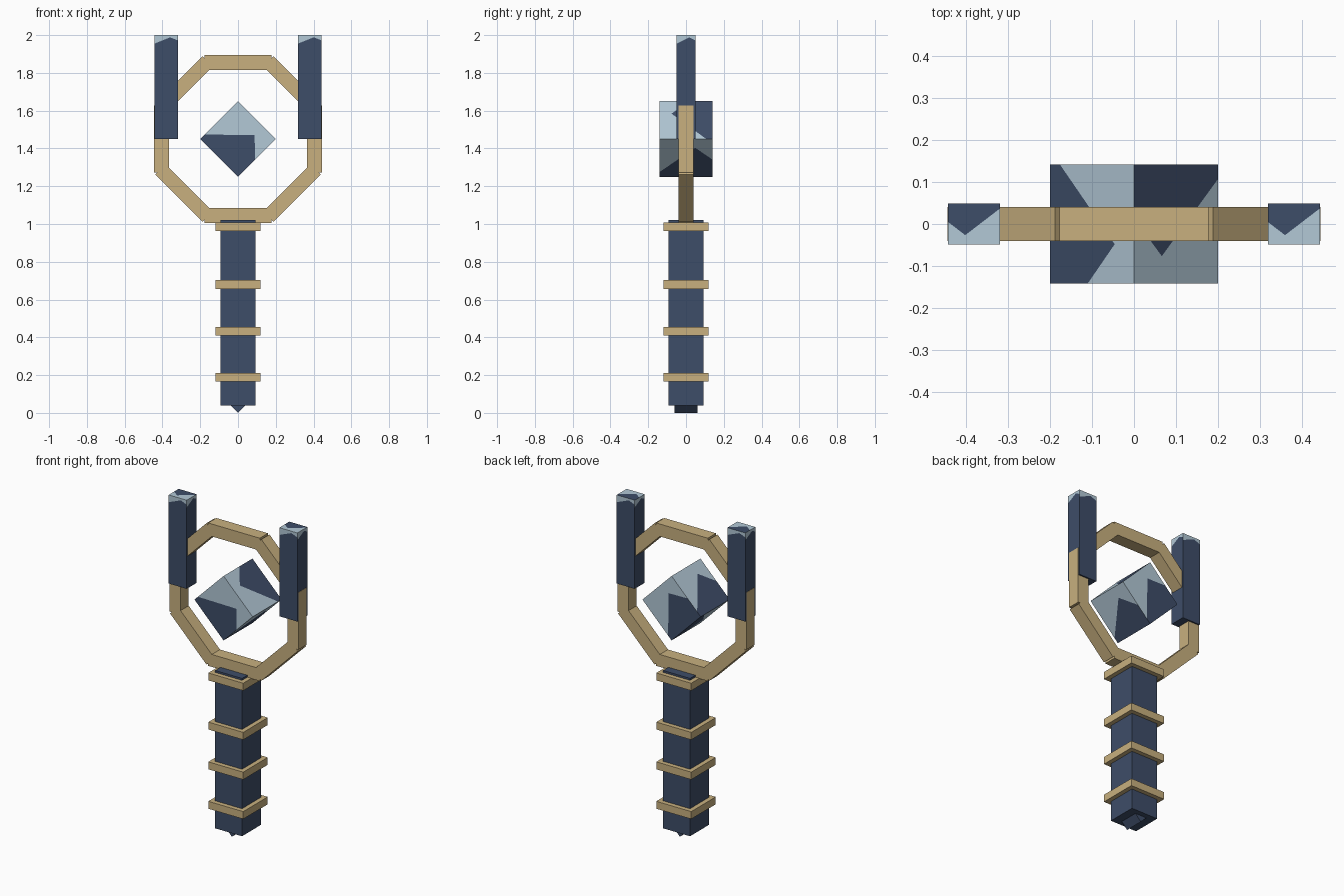
import bpy
import bmesh
from math import pi, sin, cos
from mathutils import Matrix, Vector

old = bpy.data.objects.get("Cube")
if old:
    bpy.data.objects.remove(old, do_unlink=True)


def material(name, rgb):
    mat = bpy.data.materials.new(name)
    mat.use_nodes = True
    colour = (*rgb, 1)
    mat.diffuse_color = colour
    mat.node_tree.nodes["Principled BSDF"].inputs["Base Color"].default_value = colour
    return mat


gold = material("pale gold", (0.578, 0.434, 0.212))
navy = material("dark navy", (0.048, 0.074, 0.138))
ice = material("ice blue", (0.445, 0.578, 0.672))


def finish(name, bm, matrix, mats):
    mesh = bpy.data.meshes.new(name)
    bm.to_mesh(mesh)
    bm.free()
    for mat in mats:
        mesh.materials.append(mat)
    obj = bpy.data.objects.new(name, mesh)
    obj.matrix_world = matrix
    bpy.context.collection.objects.link(obj)
    return obj


def box(name, size, centre, mat, turn=0):
    bm = bmesh.new()
    bmesh.ops.create_cube(bm, size=1)
    bmesh.ops.scale(bm, vec=size, verts=bm.verts)
    return finish(name, bm, Matrix.Translation(centre) @ Matrix.Rotation(turn, 4, 'Y'), [mat])


# A peaked paint line splits a panel into a navy base and an ice top
PEAK = [(1, 0.45), (0.67, 0.77), (0, 0.12)]
X, Y, Z = Vector((1, 0, 0)), Vector((0, 1, 0)), Vector((0, 0, 1))


def painted_box(name, size, centre, turn=0, side_start=0, plain_bottom=False):
    bm = bmesh.new()
    half = Vector(size) / 2
    for normal, up in ((X, Z), (-X, Z), (Y, Z), (-Y, Z), (Z, -Y), (-Z, -Y)):
        right = up.cross(normal)
        start = side_start if up == Z else 0
        line = [(s, start + (1 - start) * t) for s, t in PEAK]
        base = [(0, 0), (1, 0)] + line
        top = line[::-1] + [(1, 1), (0, 1)]
        panels = [(base, 0), (top, 1)]
        if plain_bottom and normal == -Z:
            panels = [([(0, 0), (1, 0), (1, 1), (0, 1)], 0)]
        for outline, index in panels:
            verts = []
            for s, t in outline:
                p = normal + right * (2 * s - 1) + up * (2 * t - 1)
                verts.append(bm.verts.new(p * half))
            face = bm.faces.new(verts)
            face.material_index = index
    bmesh.ops.remove_doubles(bm, verts=bm.verts, dist=0.0001)
    return finish(name, bm, Matrix.Translation(centre) @ Matrix.Rotation(turn, 4, 'Y'), [navy, ice])


# Handle, its bands and the wedge at the foot
box("handle", (0.184, 0.184, 0.98), (0, 0, 0.53), navy)
for i, z in enumerate((0.188, 0.433, 0.68, 0.985)):
    box(f"handle_band_{i + 1}", (0.24, 0.24, 0.046), (0, 0, z), gold)
box("foot_wedge", (0.12, 0.12, 0.12), (0, 0, 0.085), navy, pi / 4)

# Eight straight bars form the ring
RING_Z, RADIUS = 1.45, 0.405
for i in range(8):
    a = i * pi / 4
    box(f"ring_bar_{i + 1}", (0.355, 0.08, 0.077),
        (RADIUS * sin(a), 0, RING_Z + RADIUS * cos(a)), gold, a)

# Crystal floating in the ring
painted_box("crystal", (0.283, 0.283, 0.283), (0, 0, RING_Z), pi / 4)

# Two upright posts with pale tips
for side, x in (("left", 0.38), ("right", -0.38)):
    painted_box(f"{side}_post", (0.124, 0.098, 0.55), (x, 0, 1.725),
                side_start=0.907, plain_bottom=True)
